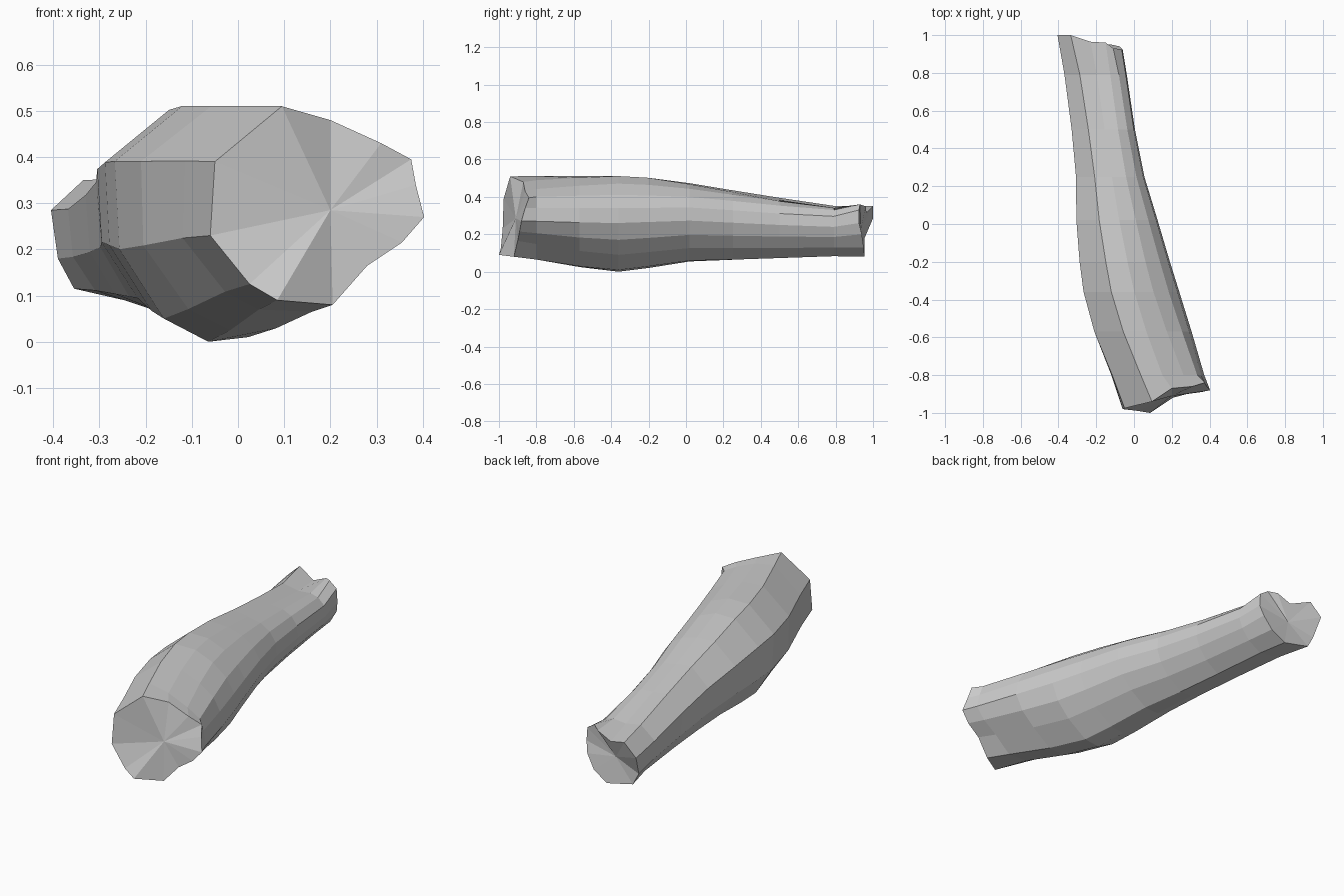
import bpy, bmesh

if "Cube" in bpy.data.objects:
    bpy.data.objects.remove(bpy.data.objects["Cube"])

# Key outlines, clockwise from the top-left ridge: (x, z, y) for the ends, (x, z) for the middle
front = [(.095, .51, -.94), (.2, .48, -.87), (.31, .43, -.86), (.375, .395, -.84),
         (.385, .34, -.86), (.403, .27, -.88), (.355, .215, -.89), (.28, .165, -.90),
         (.205, .08, -.92), (.085, .09, -1.0), (.025, .125, -.99), (-.06, .23, -.98),
         (-.05, .39, -.975)]
middle = [(-.12, .51), (0, .51), (.1, .47), (.18, .41), (.225, .34), (.235, .26),
          (.2, .17), (.13, .09), (.02, .01), (-.065, 0), (-.16, .05), (-.255, .2),
          (-.265, .39)]
back = [(-.335, .35, 1.0), (-.23, .315, .965), (-.15, .35, .96), (-.11, .36, .93),
        (-.065, .33, .925), (-.06, .26, .925), (-.075, .2, .94), (-.12, .13, .95),
        (-.2, .08, .955), (-.29, .1, .955), (-.355, .115, .955), (-.39, .18, .955),
        (-.405, .285, 1.0)]

# Trunk sections: y, left, right, bottom, top, blend (-1 front, 0 middle, 1 back)
sections = [(-.80, -.12, .372, .065, .511, -.7),
            (-.57, -.21, .305, .025, .511, -.25),
            (-.36, -.267, .24, .0, .511, 0),
            (-.20, -.288, .19, .02, .502, 0),
            (.02, -.305, .125, .055, .473, .1),
            (.25, -.307, .055, .064, .435, .2),
            (.50, -.33, .005, .073, .395, .3),
            (.79, -.368, -.038, .083, .352, .5)]


def normalise(points):
    xs, zs = [p[0] for p in points], [p[1] for p in points]
    return [((p[0] - min(xs)) / (max(xs) - min(xs)),
             (p[1] - min(zs)) / (max(zs) - min(zs))) for p in points]


def section_ring(y, left, right, bottom, top, blend):
    end = normalise(front if blend < 0 else back)
    k = abs(blend)
    mixed = normalise([(a[0] * (1 - k) + b[0] * k, a[1] * (1 - k) + b[1] * k)
                       for a, b in zip(normalise(middle), end)])
    return [(left + u * (right - left), y, bottom + v * (top - bottom)) for u, v in mixed]


rings = [[(x, y, z) for x, z, y in front]]
rings += [section_ring(*s) for s in sections]
rings += [[(x, y, z) for x, z, y in back]]

# Loft the bark
bm = bmesh.new()
loops = [[bm.verts.new(p) for p in ring] for ring in rings]
n = len(front)
for a, b in zip(loops, loops[1:]):
    for i in range(n):
        j = (i + 1) % n
        bm.faces.new((a[i], a[j], b[j], b[i]))

# Cut ends fan out from a centre point
for loop, centre in ((loops[0], (.2, -.91, .285)), (loops[-1], (-.24, .935, .225))):
    c = bm.verts.new(centre)
    for i in range(n):
        bm.faces.new((loop[i], loop[(i + 1) % n], c))

bmesh.ops.recalc_face_normals(bm, faces=bm.faces)
mesh = bpy.data.meshes.new("log")
bm.to_mesh(mesh)
bm.free()
bpy.context.collection.objects.link(bpy.data.objects.new("log", mesh))
